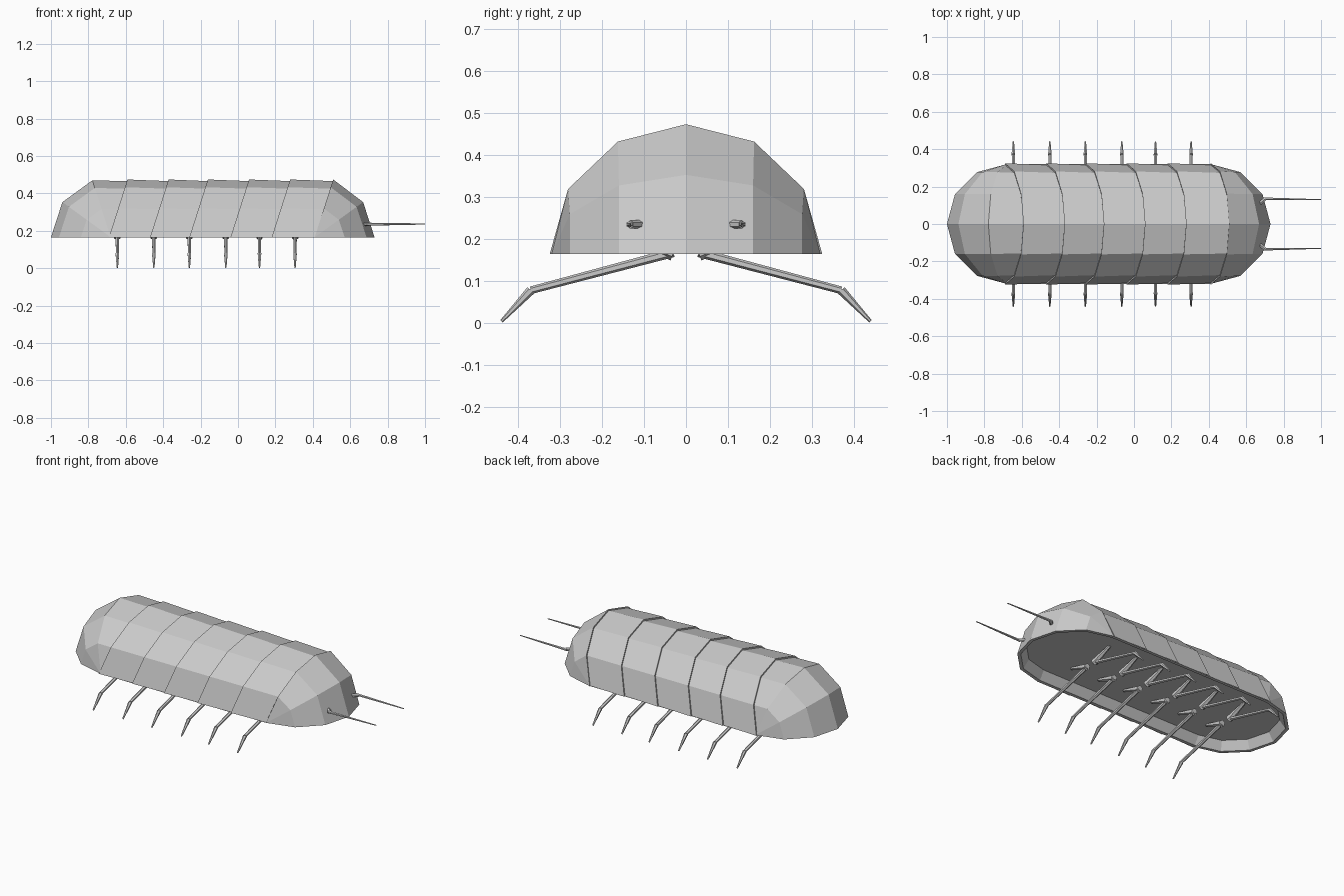
import bpy, bmesh, math
from mathutils import Vector, Matrix

if "Cube" in bpy.data.objects:
    bpy.data.objects.remove(bpy.data.objects["Cube"])

R, BASE = 0.32, 0.165          # shell radius and height of its rim
HEAD, TAIL = 0.41, -0.68       # x of the head and tail pole axes
LATS = range(-90, 91, 30)

shell_mat = bpy.data.materials.new("pale_grey")
shell_mat.diffuse_color = (0.6, 0.6, 0.6, 1)
shell_mat.use_nodes = True
shell_mat.node_tree.nodes["Principled BSDF"].inputs["Base Color"].default_value = shell_mat.diffuse_color


def finish(name, bm):
    bmesh.ops.remove_doubles(bm, verts=bm.verts, dist=0.0005)
    me = bpy.data.meshes.new(name)
    bm.to_mesh(me)
    bm.free()
    me.materials.append(shell_mat)
    ob = bpy.data.objects.new(name, me)
    bpy.context.collection.objects.link(ob)
    return ob


def ring(cx, ang, s=1.0, side=1, lats=LATS, dx=0.0):
    """Arc over the back, tilted by ang about the pole axis."""
    a = math.radians(ang)
    pts = []
    for lat in lats:
        t = math.radians(lat)
        c = R * math.cos(t)
        pts.append((cx + dx + side * c * math.cos(a), s * R * math.sin(t),
                    BASE + s * c * math.sin(a)))
    return pts


def strip(name, rings):
    """Skin rings ordered from tail to head."""
    bm = bmesh.new()
    rows = [[bm.verts.new(p) for p in r] for r in rings]
    for a, b in zip(rows, rows[1:]):
        for i in range(len(a) - 1):
            bm.faces.new((a[i], b[i], b[i + 1], a[i + 1]))
    return finish(name, bm)


# head plate, flared over the first segment
strip("head_plate", [ring(HEAD, 72, 0.95), ring(HEAD, 72, 1.015),
                     ring(HEAD, 36), ring(HEAD, 0)])

# overlapping back segments
seams = [HEAD, 0.18, -0.04, -0.26, -0.47, -0.69]
for n, (front, back) in enumerate(zip(seams, seams[1:])):
    strip(f"back_segment_{n + 1}", [ring(back, 72, 0.95), ring(back, 72, 1.015),
                                    ring(front, 72, 0.985, dx=0.01)])

# last segment, with rounded flanks beside the tail plate
strip("last_segment", [ring(TAIL, 72, side=-1), ring(seams[-1], 72, 0.985, dx=0.01)])
for name, lats in (("tail_plate", range(-60, 61, 30)),
                   ("right_flank", (-90, -60)), ("left_flank", (60, 90))):
    strip(name, [ring(TAIL, a, side=-1, lats=lats) for a in (0, 36, 72)])


# recessed underside with a thin rim
def outline(k, z):
    out = []
    for pole, side, lats in ((HEAD, 1, LATS), (TAIL, -1, reversed(LATS))):
        for lat in lats:
            t = math.radians(lat)
            out.append((pole + side * k * R * math.cos(t), k * R * math.sin(t), z))
    return out


bm = bmesh.new()
loops = [[bm.verts.new(p) for p in outline(k, z)]
         for k, z in ((1.0, BASE), (0.94, BASE), (0.84, 0.215))]
for a, b in zip(loops, loops[1:]):
    for i in range(len(a)):
        j = (i + 1) % len(a)
        bm.faces.new((a[i], b[i], b[j], a[j]))
bm.faces.new(list(reversed(loops[-1])))
finish("underside", bm)


def limb(name, parts):
    """Chain of tapered six-sided rods: (start, end, start radius, end radius)."""
    bm = bmesh.new()
    for p, q, r1, r2 in parts:
        p, q = Vector(p), Vector(q)
        d = q - p
        m = Matrix.Translation((p + q) / 2) @ d.to_track_quat('Z', 'Y').to_matrix().to_4x4()
        bmesh.ops.create_cone(bm, cap_ends=True, segments=6, radius1=r1, radius2=r2,
                              depth=d.length, matrix=m)
    return finish(name, bm)


# legs and antennae on both sides
for s, label in ((1, "left"), (-1, "right")):
    for n, x in enumerate((-0.645, -0.45, -0.26, -0.065, 0.115, 0.305)):
        hip, joint = (x, s * 0.16, 0.215), (x, s * 0.03, 0.168)
        knee, foot = (x, s * 0.37, 0.078), (x, s * 0.44, 0.004)
        limb(f"{label}_leg_{n + 1}", [(hip, joint, 0.008, 0.02),
                                      (joint, knee, 0.011, 0.009),
                                      (knee, foot, 0.011, 0.004)])
    limb(f"{label}_antenna", [((0.67, s * 0.108, 0.235), (0.70, s * 0.133, 0.235), 0.01, 0.01),
                              ((0.69, s * 0.135, 0.235), (1.0, s * 0.13, 0.236), 0.008, 0.003)])
